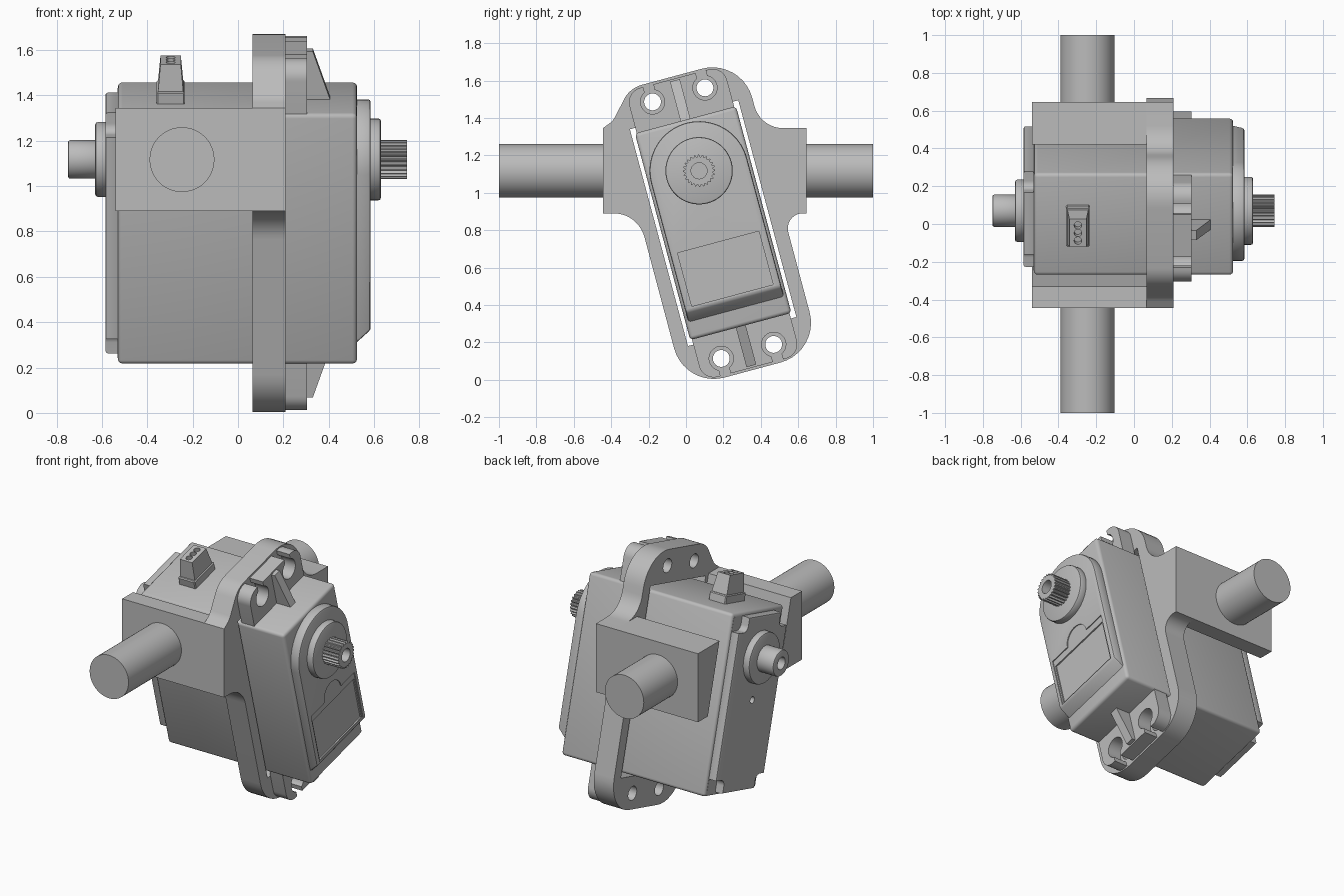
import bpy
import bmesh
from math import sin, cos, pi, tan, radians
from mathutils import Matrix, Vector

cube = bpy.data.objects.get("Cube")
if cube:
    bpy.data.objects.remove(cube, do_unlink=True)

grey = bpy.data.materials.new("plain grey")
grey.use_nodes = True
grey.diffuse_color = (0.5, 0.5, 0.5, 1)
grey.node_tree.nodes["Principled BSDF"].inputs["Base Color"].default_value = (0.5, 0.5, 0.5, 1)

# The servo leans inside the bracket: local y = across, local z = along it
TILT = Matrix.Translation((0, 0.145, 0.8375)) @ Matrix.Rotation(radians(15), 4, 'X')
SHAFT = 0.29
parts = []


def finish(name, bm, tilt):
    bmesh.ops.recalc_face_normals(bm, faces=bm.faces)
    if tilt:
        bm.transform(TILT)
    mesh = bpy.data.meshes.new(name)
    bm.to_mesh(mesh)
    bm.free()
    mesh.materials.append(grey)
    ob = bpy.data.objects.new(name, mesh)
    bpy.context.collection.objects.link(ob)
    parts.append(ob)
    return ob


def prism(name, pts, lo, hi, axis='X', tilt=True, edit=None):
    """Extrude a flat outline along x (points are y,z), y (x,z) or z (x,y)."""
    bm = bmesh.new()
    put = {'X': lambda p, d: (d, p[0], p[1]),
           'Y': lambda p, d: (p[0], d, p[1]),
           'Z': lambda p, d: (p[0], p[1], d)}[axis]
    a = [bm.verts.new(put(p, lo)) for p in pts]
    b = [bm.verts.new(put(p, hi)) for p in pts]
    bm.faces.new(a)
    bm.faces.new(b)
    for i in range(len(pts)):
        j = (i + 1) % len(pts)
        bm.faces.new((a[i], a[j], b[j], b[i]))
    if edit:
        for v in bm.verts:
            edit(v.co)
    return finish(name, bm, tilt)


def arc(cx, cz, r, start=0, end=360, n=48):
    steps = n if end - start == 360 else n + 1
    return [(cx + r * cos(radians(start + (end - start) * i / n)),
             cz + r * sin(radians(start + (end - start) * i / n))) for i in range(steps)]


def rect(y0, y1, z0, z1):
    return [(y0, z0), (y1, z0), (y1, z1), (y0, z1)]


def rounded(corners, n=10):
    """Round each corner (y, z, radius) of a polygon."""
    out = []
    for i, (y, z, r) in enumerate(corners):
        if r == 0:
            out.append((y, z))
            continue
        p = Vector((y, z))
        a = (Vector(corners[i - 1][:2]) - p).normalized()
        b = (Vector(corners[(i + 1) % len(corners)][:2]) - p).normalized()
        half = a.angle(b) / 2
        c = p + (a + b).normalized() * r / sin(half)
        s = p + a * r / tan(half) - c
        e = p + b * r / tan(half) - c
        for k in range(n + 1):
            out.append(tuple(c + s.slerp(e, k / n).normalized() * r))
    return out


def apply(ob, mod):
    bpy.context.view_layer.objects.active = ob
    bpy.ops.object.modifier_apply(modifier=mod.name)


def bevel(ob, width, segments=3):
    m = ob.modifiers.new("Bevel", 'BEVEL')
    m.width, m.segments, m.limit_method = width, segments, 'ANGLE'
    m.angle_limit = radians(40)
    apply(ob, m)
    return ob


def cut(ob, *cutters):
    for c in cutters:
        m = ob.modifiers.new("Cut", 'BOOLEAN')
        m.operation, m.object, m.solver = 'DIFFERENCE', c, 'EXACT'
        apply(ob, m)
        parts.remove(c)
        bpy.data.objects.remove(c, do_unlink=True)
    return ob


# Bracket plate: leaning rounded frame merged with upright side arms
def lean(v, u):
    p = TILT @ Vector((0, v, u))
    return p.y, p.z


W, H, R = 0.375, 0.813, 0.22
outline = [(-0.445, 0.89, 0), (-0.445, 1.345, 0), (-0.39, 1.385, 0.1),
           (-0.3, 1.56, 0.15), (*lean(W, H), R),
           (0.398, 1.345, 0.16), (0.645, 1.345, 0), (0.645, 0.89, 0), (0.52, 0.89, 0.08),
           (*lean(W, -H), R), (*lean(-W, -H), R), (-0.256, 0.89, 0.17)]
plate = prism("bracket_plate", rounded(outline), 0.065, 0.21, tilt=False)
holes = [prism("hole", arc(v, u, 0.045, n=32), 0, 0.4)
         for v in (-0.145, 0.145) for u in (-0.71, 0.71)]
cut(plate, prism("slot", rect(-0.3, 0.3, -0.6, 0.6), 0, 0.4), *holes)

# Side blocks with slanted inner faces, and the pivot pins
prism("front_block", [(-0.445, 0.89), (-0.445, 1.345), (-0.33, 1.345), (-0.208, 0.89)],
      -0.54, 0.065, tilt=False)
prism("back_block", [(0.645, 0.89), (0.645, 1.345), (0.42, 1.345), (0.542, 0.89)],
      -0.54, 0.065, tilt=False)
for name, lo, hi in (("front_pin", -1, -0.445), ("back_pin", 0.645, 1)):
    prism(name, arc(-0.247, 1.117, 0.143), lo, hi, axis='Y', tilt=False)

# Servo case
bevel(prism("servo_case", rect(-0.28, 0.28, -0.572, 0.572), -0.53, 0.525), 0.02)


# Output side cover: round top, sloped foot, shallow label panel
def slope_foot(co):
    if co.x > 0.55 and co.z < -0.4:
        co.z = -0.42


cover = prism("output_cover", [(-0.265, -0.49), (0.265, -0.49)] + arc(0, SHAFT, 0.265, 0, 180, 32),
              0.51, 0.585, edit=slope_foot)
bevel(cover, 0.012, 2)
step = [(-0.235, -0.41), (0.235, -0.41), (0.235, -0.06)] + arc(0, -0.06, 0.09, 0, 180, 16) + [(-0.235, -0.06)]
cut(cover, prism("step", step, 0.579, 0.62),
    prism("panel", rect(-0.225, 0.225, -0.4, -0.105), 0.57, 0.62))

# Rear cover with notched corners and a small screw hole
rear = bevel(prism("rear_cover", rect(-0.262, 0.262, -0.55, 0.55), -0.585, -0.52), 0.012, 2)
notches = []
for sv in (-1, 1):
    for su in (-1, 1):
        corner = [(sv * 0.17, su * 0.46, 0.04), (sv * 0.17, su * 0.6, 0),
                  (sv * 0.3, su * 0.6, 0), (sv * 0.3, su * 0.46, 0)]
        notches.append(prism("notch", rounded(corner), -0.62, -0.531))
cut(rear, *notches, prism("screw_hole", arc(0, 0.02, 0.022, n=20), -0.62, -0.54))

# Output boss and splined shaft
bevel(prism("output_boss", arc(0, SHAFT, 0.18, n=64), 0.57, 0.63), 0.01, 2)
TEETH = 24
spline = []
for i in range(TEETH * 4):
    r = 0.086 if i % 4 < 2 else 0.075
    t = 2 * pi * i / (TEETH * 4)
    spline.append((r * cos(t), SHAFT + r * sin(t)))
cut(prism("output_spline", spline, 0.62, 0.745),
    prism("bore", arc(0, SHAFT, 0.043, n=32), 0.66, 0.8))

# Rear boss and plain shaft
bevel(prism("rear_boss", arc(0, SHAFT, 0.165, n=64), -0.63, -0.57), 0.012, 2)
cut(bevel(prism("rear_shaft", arc(0, SHAFT, 0.085), -0.75, -0.62), 0.01, 2),
    prism("bore", arc(0, SHAFT, 0.04, n=32), -0.8, -0.68))

# Mounting ears with open screw slots, and their gussets
for side, s in (("upper", 1), ("lower", -1)):
    ear_outline = [(-0.27, s * 0.56, 0), (-0.27, s * 0.8, 0.08),
                   (0.27, s * 0.8, 0.08), (0.27, s * 0.56, 0)]
    ear = prism(side + "_ear", rounded(ear_outline), 0.21, 0.305)
    slots = []
    for v in (-0.145, 0.145):
        slots.append(prism("slot", arc(v, s * 0.71, 0.065, n=32), 0.15, 0.4))
        slots.append(prism("slit", rect(v - 0.028, v + 0.028, s * 0.72, s * 0.9), 0.15, 0.4))
    cut(ear, *slots)
    prism(side + "_gusset", [(0.3, s * 0.56), (0.41, s * 0.56), (0.33, s * 0.79), (0.3, s * 0.79)],
          -0.027, 0.027, axis='Y')

# Cable connector: base and tapered plug with three sockets
PLUG_X = -0.297
bevel(prism("connector_base", rect(-0.108, 0.108, 0.56, 0.625), PLUG_X - 0.062, PLUG_X + 0.062), 0.006, 1)


def taper(co):
    if co.z > 0.7:
        co.x = PLUG_X + (co.x - PLUG_X) * 0.8
        co.y *= 0.8


plug = prism("connector_plug", rect(-0.095, 0.095, 0.62, 0.745), PLUG_X - 0.056, PLUG_X + 0.056, edit=taper)
cut(plug, *[prism("socket", arc(PLUG_X, v, 0.02, n=16), 0.7, 0.8, axis='Z') for v in (-0.042, 0, 0.042)])

# Smooth round surfaces, keep hard edges
bpy.ops.object.select_all(action='DESELECT')
for ob in parts:
    ob.select_set(True)
bpy.context.view_layer.objects.active = parts[0]
bpy.ops.object.shade_smooth_by_angle(angle=radians(30))
